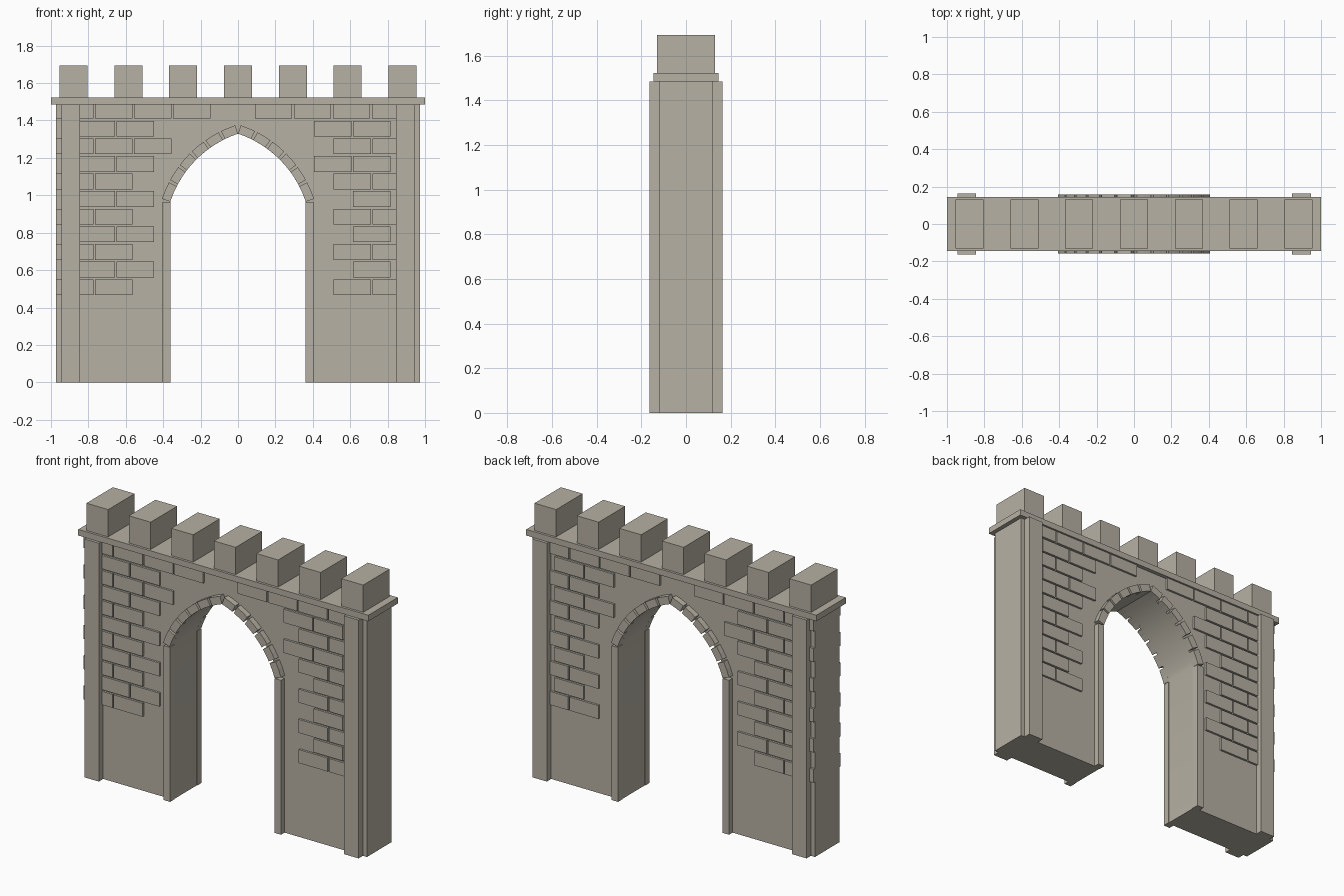
import bpy, bmesh, math

if "Cube" in bpy.data.objects:
    bpy.data.objects.remove(bpy.data.objects["Cube"])

stone = bpy.data.materials.new("warm grey stone")
stone.diffuse_color = (0.47, 0.44, 0.37, 1)
stone.use_nodes = True
stone.node_tree.nodes["Principled BSDF"].inputs["Base Color"].default_value = stone.diffuse_color

WALL_Y = 0.12      # half thickness of the wall
WALL_TOP = 1.485
CX, CZ, R_IN, R_OUT = 0.182, 0.786, 0.573, 0.62   # left arc of the pointed arch
A_BASE, A_TOP = math.radians(161.7), math.radians(108.5)


def prism(bm, pts, y0, y1):
    """Extrude an (x, z) outline from y0 to y1."""
    a = [bm.verts.new((x, y0, z)) for x, z in pts]
    b = [bm.verts.new((x, y1, z)) for x, z in pts]
    bm.faces.new(a)
    bm.faces.new(b[::-1])
    n = len(pts)
    for i in range(n):
        j = (i + 1) % n
        bm.faces.new((a[j], a[i], b[i], b[j]))


def box(bm, x0, x1, y0, y1, z0, z1):
    prism(bm, [(x0, z0), (x1, z0), (x1, z1), (x0, z1)], y0, y1)


def both_faces(bm, pts, depth):
    """Raised outline on the front and back of the wall."""
    prism(bm, pts, -depth, -WALL_Y + 0.01)
    prism(bm, pts, WALL_Y - 0.01, depth)


def rect(x0, x1, z0, z1):
    return [(x0, z0), (x1, z0), (x1, z1), (x0, z1)]


def finish(name, bm):
    bmesh.ops.recalc_face_normals(bm, faces=bm.faces)
    me = bpy.data.meshes.new(name)
    bm.to_mesh(me)
    bm.free()
    me.materials.append(stone)
    ob = bpy.data.objects.new(name, me)
    bpy.context.collection.objects.link(ob)
    return ob


def arc(r, a):
    return (CX + r * math.cos(a), CZ + r * math.sin(a))


# Wall with pointed gateway
N = 14
left = [arc(R_IN, A_BASE + (A_TOP - A_BASE) * i / N) for i in range(N)]
opening = [(-0.363, 0)] + left + [(0, 1.33)]
opening += [(-x, z) for x, z in reversed(opening[:-1])]
outline = opening + [(0.973, 0), (0.973, WALL_TOP), (-0.973, WALL_TOP), (-0.973, 0)]
bm = bmesh.new()
prism(bm, outline, -WALL_Y, WALL_Y)
wall = finish("wall", bm)
bpy.context.view_layer.objects.active = wall
wall.select_set(True)
bpy.ops.object.shade_smooth_by_angle(angle=math.radians(25))

# Corner pilasters and door jambs
pil, jamb = bmesh.new(), bmesh.new()
for s in (-1, 1):
    both_faces(pil, rect(s * 0.845, s * 0.945, 0, WALL_TOP), 0.163)
    both_faces(jamb, rect(s * 0.36, s * 0.405, 0, 0.962), 0.155)
finish("pilasters", pil)
finish("door_jambs", jamb)

# Arch stones with narrow joints
bm = bmesh.new()
STONES, GAP = 6, math.radians(1.3)
step = (A_BASE - A_TOP) / STONES
for k in range(STONES):
    hi = A_BASE - k * step - (GAP if k else 0)
    lo = A_BASE - (k + 1) * step
    angs = [hi, (hi + lo) / 2, lo]
    pts = [arc(R_IN, a) for a in angs] + [arc(R_OUT, a) for a in reversed(angs)]
    for s in (-1, 1):
        both_faces(bm, [(s * x, z) for x, z in pts], 0.157)
finish("arch_stones", bm)

# Raised bricks: rows counted down from the ledge
bm = bmesh.new()
PITCH, WIDTH = 0.2085, 0.2


def brick_run(start, count, z0, z1):
    for i in range(count):
        x = start + i * PITCH
        both_faces(bm, rect(x, x + WIDTH, z0, z1), 0.133)


brick_run(-0.973, 4, 1.41, WALL_TOP)
brick_run(0.09, 4, 1.41, WALL_TOP)
for row in range(1, 11):
    top = 1.398 - (row - 1) * 0.0941
    zz = (top - 0.084, top)
    if row % 2:
        brick_run(-0.858, 2, *zz)
        if row <= 3:
            brick_run(0.406, 2, *zz)
        else:
            brick_run(0.615, 1, *zz)
    else:
        brick_run(-0.973, 3 if row == 2 else 2, *zz)
        brick_run(0.511, 2, *zz)
finish("bricks", bm)

# Ledge on top of the wall
bm = bmesh.new()
box(bm, -1, 1, -0.145, 0.145, WALL_TOP, 1.523)
finish("ledge", bm)

# Battlements
bm = bmesh.new()
for i in range(-3, 4):
    x = i * 0.293
    box(bm, x - 0.075, x + 0.075, -0.13, 0.13, 1.523, 1.693)
finish("battlements", bm)
